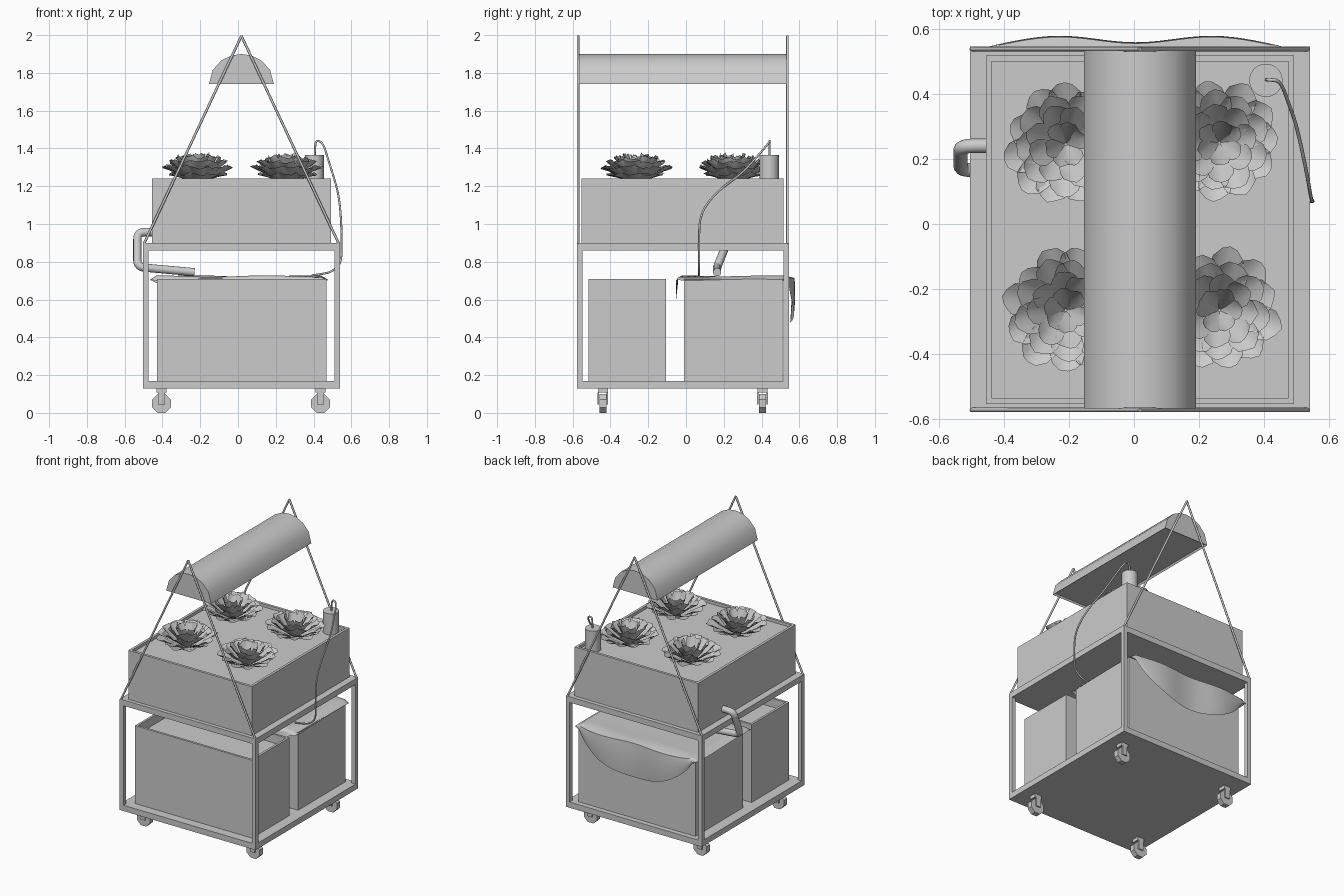
import bpy, bmesh, math, random
from mathutils import Vector, Matrix

if "Cube" in bpy.data.objects:
    bpy.data.objects.remove(bpy.data.objects["Cube"])

random.seed(4)


def obj(name, bm, smooth=None):
    bmesh.ops.recalc_face_normals(bm, faces=bm.faces[:])
    me = bpy.data.meshes.new(name)
    bm.to_mesh(me)
    bm.free()
    o = bpy.data.objects.new(name, me)
    bpy.context.collection.objects.link(o)
    if smooth:
        shade(o, smooth)
    return o


def shade(o, angle):
    bpy.ops.object.select_all(action='DESELECT')
    o.select_set(True)
    bpy.context.view_layer.objects.active = o
    bpy.ops.object.shade_smooth_by_angle(angle=math.radians(angle))


def add_box(bm, x0, x1, y0, y1, z0, z1):
    m = Matrix.Translation(((x0 + x1) / 2, (y0 + y1) / 2, (z0 + z1) / 2)) @ \
        Matrix.Diagonal((x1 - x0, y1 - y0, z1 - z0, 1))
    return bmesh.ops.create_cube(bm, size=1, matrix=m)['verts']


def box(name, *b):
    bm = bmesh.new()
    add_box(bm, *b)
    return obj(name, bm)


def tub(name, x0, x1, y0, y1, z0, z1, wall, depth):
    """Box with a sunken top: the rim, inner walls and contents surface."""
    bm = bmesh.new()
    add_box(bm, x0, x1, y0, y1, z0, z1)
    bm.normal_update()
    top = max(bm.faces, key=lambda f: f.calc_center_median().z)
    bmesh.ops.inset_region(bm, faces=[top], thickness=wall)
    new = bmesh.ops.extrude_discrete_faces(bm, faces=[top])['faces'][0]
    bmesh.ops.translate(bm, verts=new.verts[:], vec=(0, 0, -depth))
    return obj(name, bm)


def tube(name, pts, r, sides=8, fillet=0.0, nurbs=False):
    """Round bar along a path, with optional rounded corners."""
    pts = [Vector(p) for p in pts]
    if fillet:
        path = [pts[0]]
        for a, b, c in zip(pts, pts[1:], pts[2:]):
            p, q = b + (a - b).normalized() * fillet, b + (c - b).normalized() * fillet
            for i in range(7):
                t = i / 6
                path.append(p * (1 - t) ** 2 + b * 2 * t * (1 - t) + q * t * t)
        pts = path + [pts[-1]]
    cu = bpy.data.curves.new(name, 'CURVE')
    cu.dimensions = '3D'
    cu.bevel_depth = r
    cu.bevel_resolution = max(0, sides // 2 - 2)
    cu.use_fill_caps = True
    sp = cu.splines.new('NURBS' if nurbs else 'POLY')
    sp.points.add(len(pts) - 1)
    for p, v in zip(sp.points, pts):
        p.co = (*v, 1)
    if nurbs:
        sp.order_u, sp.use_endpoint_u, sp.resolution_u = 3, True, 6
    o = bpy.data.objects.new(name, cu)
    bpy.context.collection.objects.link(o)
    bpy.ops.object.select_all(action='DESELECT')
    o.select_set(True)
    bpy.context.view_layer.objects.active = o
    bpy.ops.object.convert(target='MESH')
    shade(bpy.context.object, 50)


# Cart: two shelves and four corner posts
X0, X1, Y0, Y1 = -0.503, 0.54, -0.578, 0.545
box("bottom_shelf", X0, X1, Y0, Y1, 0.13, 0.17)
box("top_shelf", X0, X1, Y0, Y1, 0.86, 0.90)
P = 0.029
bm = bmesh.new()
for x in (X0, X1 - P):
    for y in (Y0, Y1 - P):
        add_box(bm, x, x + P, y, y + P, 0.17, 0.86)
obj("corner_posts", bm)

# Casters: stem, fork and wheel
for i, (x, y) in enumerate((x, y) for x in (-0.405, 0.437) for y in (-0.44, 0.405)):
    bm = bmesh.new()
    add_box(bm, x - 0.026, x + 0.026, y - 0.026, y + 0.026, 0.107, 0.13)
    for s in (-1, 1):
        add_box(bm, x - 0.018, x + 0.018, y + s * 0.024 - 0.004, y + s * 0.024 + 0.004, 0.045, 0.107)
    obj(f"caster_fork_{i}", bm)
    bm = bmesh.new()
    bmesh.ops.create_cone(bm, cap_ends=True, segments=8, radius1=0.054, radius2=0.054, depth=0.036,
                          matrix=Matrix.Translation((x, y, 0.05)) @ Matrix.Rotation(math.pi / 2, 4, 'X')
                          @ Matrix.Rotation(math.pi / 8, 4, 'Z'))
    obj(f"caster_wheel_{i}", bm)

# Two tanks below, grow bed on top
tub("front_tank", -0.43, 0.468, -0.515, -0.105, 0.17, 0.71, 0.022, 0.06)
tub("back_tank", -0.43, 0.468, -0.01, 0.51, 0.17, 0.71, 0.022, 0.06)
tub("grow_bed", -0.455, 0.492, -0.552, 0.517, 0.90, 1.24, 0.025, 0.02)

# Cloth draped over the back tank, rounded flaps at front and back
bm = bmesh.new()
rows = []
NU = 28
for i in range(NU + 1):
    u = -1 + 2 * i / NU
    x = 0.005 + 0.468 * u
    flap = max(0, 1 - abs(u * 1.04) ** 2.2) ** 0.75
    lip = 0.02 * max(0, abs(u) - 0.93) / 0.07
    fold = math.sin(u * math.pi) ** 2
    yb = 0.558 + 0.02 * fold - 0.018 * u ** 8
    zt = 0.724 - lip
    prof = []
    for k in range(5):
        t = k / 4
        prof.append((-0.04 - 0.014 * (1 - t), zt - 0.012 * (1 - u ** 8) - 0.13 * flap * (1 - t)))
    for k in range(11):
        t = k / 10
        sag = 0.012 * math.sin(math.pi * t) * max(0, 1 - u * u)
        prof.append((-0.018 + 0.536 * t, zt + 0.004 * math.sin(5 * u + 4 * t) - sag))
    for k in range(8):
        t = k / 7
        prof.append((yb - 0.012 * (1 - math.sin(math.pi * min(1, 0.25 + t * 0.6))),
                     zt - 0.01 * (1 - u ** 8) - 0.235 * flap * t))
    rows.append([bm.verts.new((x, y, z)) for y, z in prof])
for a, b in zip(rows, rows[1:]):
    for j in range(len(a) - 1):
        bm.faces.new((a[j], b[j], b[j + 1], a[j + 1]))
obj("cloth_cover", bm, 60)

# Drain pipe and water hose
tube("drain_pipe", [(-0.44, 0.24, 0.957), (-0.533, 0.24, 0.957), (-0.533, 0.165, 0.772),
                    (-0.23, 0.165, 0.745)], 0.022, 12, fillet=0.04)
tube("water_hose", [(0.407, 0.443, 1.35), (0.407, 0.443, 1.41), (0.415, 0.443, 1.445), (0.45, 0.44, 1.43),
                    (0.475, 0.37, 1.35), (0.50, 0.30, 1.27), (0.53, 0.16, 1.17), (0.545, 0.07, 1.05),
                    (0.55, 0.07, 0.88), (0.545, 0.07, 0.79), (0.50, 0.07, 0.75), (0.46, 0.07, 0.737),
                    (0.39, 0.07, 0.728)], 0.0055, 8, nurbs=True)

# Riser pot that the hose feeds
bm = bmesh.new()
bmesh.ops.create_cone(bm, cap_ends=True, segments=32, radius1=0.051, radius2=0.051, depth=0.157,
                      matrix=Matrix.Translation((0.405, 0.441, 1.288)))
top = max(bm.faces, key=lambda f: f.calc_center_median().z)
bmesh.ops.inset_region(bm, faces=[top], thickness=0.006)
obj("riser_pot", bm, 30)

# A-frame supports at both ends, one straight bar per leg
for name, y in (("front", -0.571), ("back", 0.537)):
    for side, x in (("left", -0.499), ("right", 0.535)):
        tube(f"{name}_{side}_support", [(x, y, 0.893), (0.018, y, 1.996)], 0.0068, 8)

# Half-round lamp hood with recessed underside
bm = bmesh.new()
arc = [(0.018 + 0.172 * math.cos(math.radians(a)), 1.74 + 0.16 * math.sin(math.radians(a)))
       for a in (0, 28, 52, 72, 90, 108, 128, 152, 180)]
face = bm.faces.new([bm.verts.new((x, -0.566, z)) for x, z in arc])
ext = bmesh.ops.extrude_face_region(bm, geom=[face])['geom']
bmesh.ops.translate(bm, verts=[v for v in ext if isinstance(v, bmesh.types.BMVert)], vec=(0, 1.098, 0))
bmesh.ops.recalc_face_normals(bm, faces=bm.faces[:])
under = min(bm.faces, key=lambda f: f.calc_center_median().z)
bmesh.ops.inset_region(bm, faces=[under], thickness=0.012)
bmesh.ops.translate(bm, verts=under.verts[:], vec=(0, 0, 0.012))
obj("lamp_hood", bm, 30)


# Leafy plants: rings of fan-shaped leaves, steeper toward the heart
def plant(name, cx, cy, turn):
    bm = bmesh.new()
    for n, reach, height, width in ((9, 0.155, 0.045, 0.05), (11, 0.192, 0.082, 0.054),
                                    (9, 0.16, 0.112, 0.05), (8, 0.12, 0.133, 0.042),
                                    (6, 0.07, 0.143, 0.03)):
        for k in range(n):
            a = turn + 2 * math.pi * (k + random.uniform(-0.15, 0.15)) / n + n
            R, H = reach * random.uniform(0.92, 1.04), height * random.uniform(0.93, 1.04)
            d, side = Vector((math.cos(a), math.sin(a), 0)), Vector((-math.sin(a), math.cos(a), 0))
            grid = []
            for i in range(5):
                s = i / 4
                row = []
                for j in range(5):
                    t = (j - 2) / 2
                    w = width * (0.08 + 0.92 * math.sin(s * 2.1))
                    r = 0.004 + (R - 0.004) * s - 0.03 * s * s * t * t * (R / 0.19)
                    wav = random.uniform(-0.005, 0.005) * s
                    z = H * s ** 1.05 + 0.012 * t * t * s - 0.004 * s ** 4 + wav
                    p = Vector((cx, cy, 1.22)) + d * (r + wav * 0.8) + side * (w * t)
                    row.append(bm.verts.new(p + Vector((0, 0, z))))
                grid.append(row)
            for g, h in zip(grid, grid[1:]):
                for j in range(4):
                    bm.faces.new((g[j], g[j + 1], h[j + 1], h[j]))
    obj(name, bm, 35)


for i, (x, y) in enumerate(((-0.21, -0.265), (0.262, -0.265), (-0.21, 0.245), (0.262, 0.25))):
    plant(f"leafy_plant_{i}", x, y, i * 1.3)
